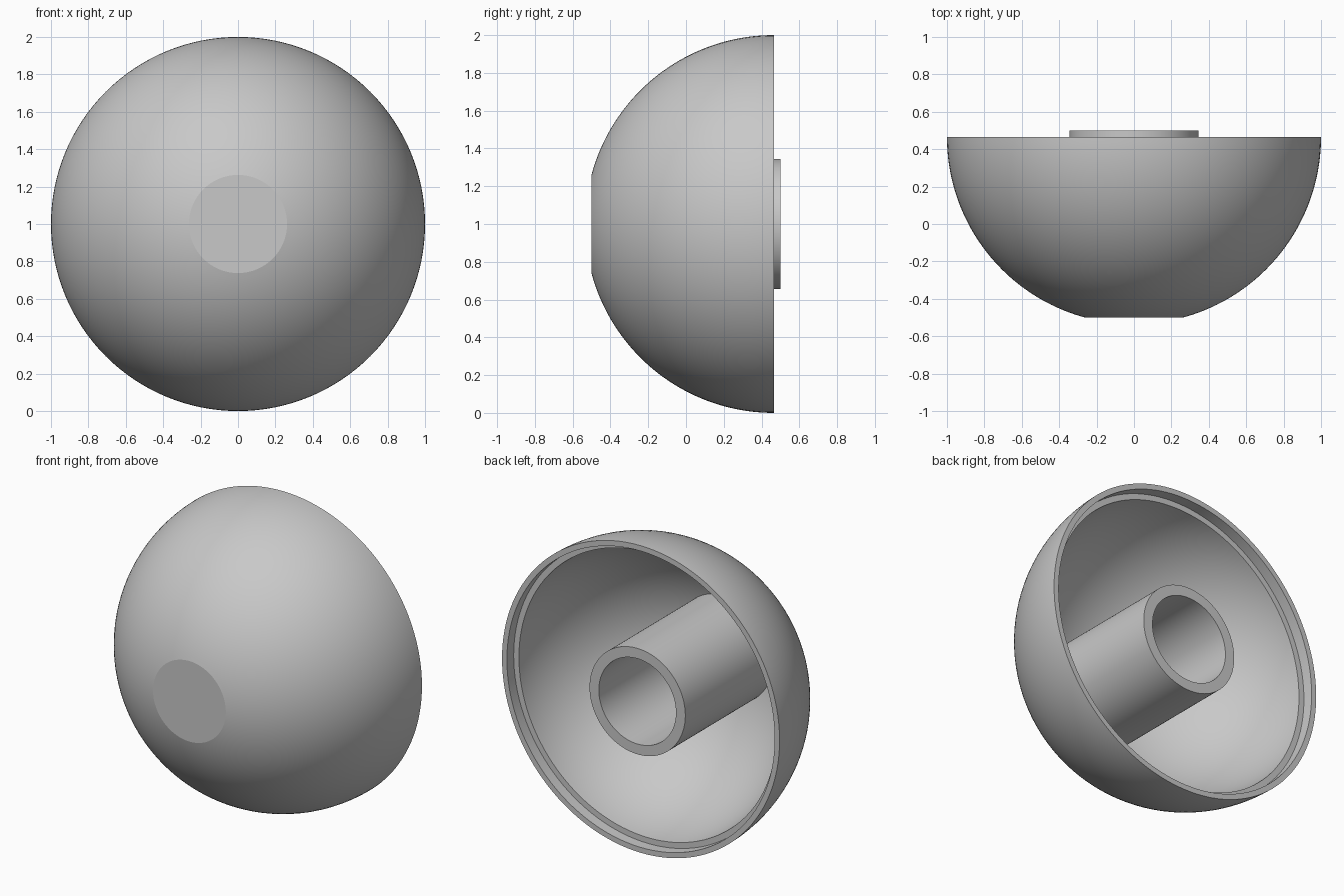
import bpy
import bmesh
from math import sin, cos, asin, sqrt, pi, radians
from mathutils import Vector

if "Cube" in bpy.data.objects:
    bpy.data.objects.remove(bpy.data.objects["Cube"], do_unlink=True)

SEGMENTS = 128
RIM_Y = 0.465        # plane of the open rim, also the sphere centre
FRONT_Y = -0.5       # flattened nose
OUTER_R = 1.0
INNER_R = 0.93
LIP_R = 0.965        # inside of the thin outer lip
LEDGE_Y = RIM_Y - 0.07

grey = bpy.data.materials.new("plain_grey")
grey.use_nodes = True
colour = (0.58, 0.58, 0.58, 1)
grey.diffuse_color = colour
grey.node_tree.nodes["Principled BSDF"].inputs["Base Color"].default_value = colour


def arc(radius, start, end, steps):
    """Points (r, y) on a sphere section; angles are measured from the nose."""
    angles = [start + (end - start) * i / steps for i in range(steps + 1)]
    return [(radius * sin(a), RIM_Y - radius * cos(a)) for a in angles]


def lathe(name, profile, closed):
    """Turn an (r, y) profile around the horizontal centre axis."""
    bm = bmesh.new()
    verts = [bm.verts.new((r, y, 0)) for r, y in profile]
    edges = [bm.edges.new(pair) for pair in zip(verts, verts[1:])]
    if closed:
        edges.append(bm.edges.new((verts[-1], verts[0])))
    bmesh.ops.spin(bm, geom=verts + edges, cent=(0, 0, 0), axis=(0, 1, 0),
                   angle=2 * pi, steps=SEGMENTS)
    bmesh.ops.remove_doubles(bm, verts=bm.verts, dist=0.0001)
    bmesh.ops.recalc_face_normals(bm, faces=bm.faces)
    bmesh.ops.translate(bm, verts=bm.verts, vec=Vector((0, 0, 1)))
    mesh = bpy.data.meshes.new(name)
    bm.to_mesh(mesh)
    bm.free()
    mesh.materials.append(grey)
    obj = bpy.data.objects.new(name, mesh)
    bpy.context.collection.objects.link(obj)
    bpy.ops.object.select_all(action="DESELECT")
    obj.select_set(True)
    bpy.context.view_layer.objects.active = obj
    bpy.ops.object.shade_smooth_by_angle(angle=radians(12))
    return obj


# Hollow dome: flat nose, outer sphere, stepped rim, inner sphere
nose_r = sqrt(OUTER_R ** 2 - (RIM_Y - FRONT_Y) ** 2)
ledge_r = sqrt(INNER_R ** 2 - (RIM_Y - LEDGE_Y) ** 2)
shell = [(0, FRONT_Y)]
shell += arc(OUTER_R, asin(nose_r), pi / 2, 48)
shell += [(LIP_R, RIM_Y), (LIP_R, LEDGE_Y)]
shell += arc(INNER_R, asin(ledge_r / INNER_R), 0, 48)
lathe("dome_shell", shell, closed=False)

# Central socket tube, rooted in the dome wall and standing proud of the rim
lathe("socket_tube", [(0.345, -0.43), (0.345, 0.5), (0.278, 0.5), (0.278, -0.43)],
      closed=True)
